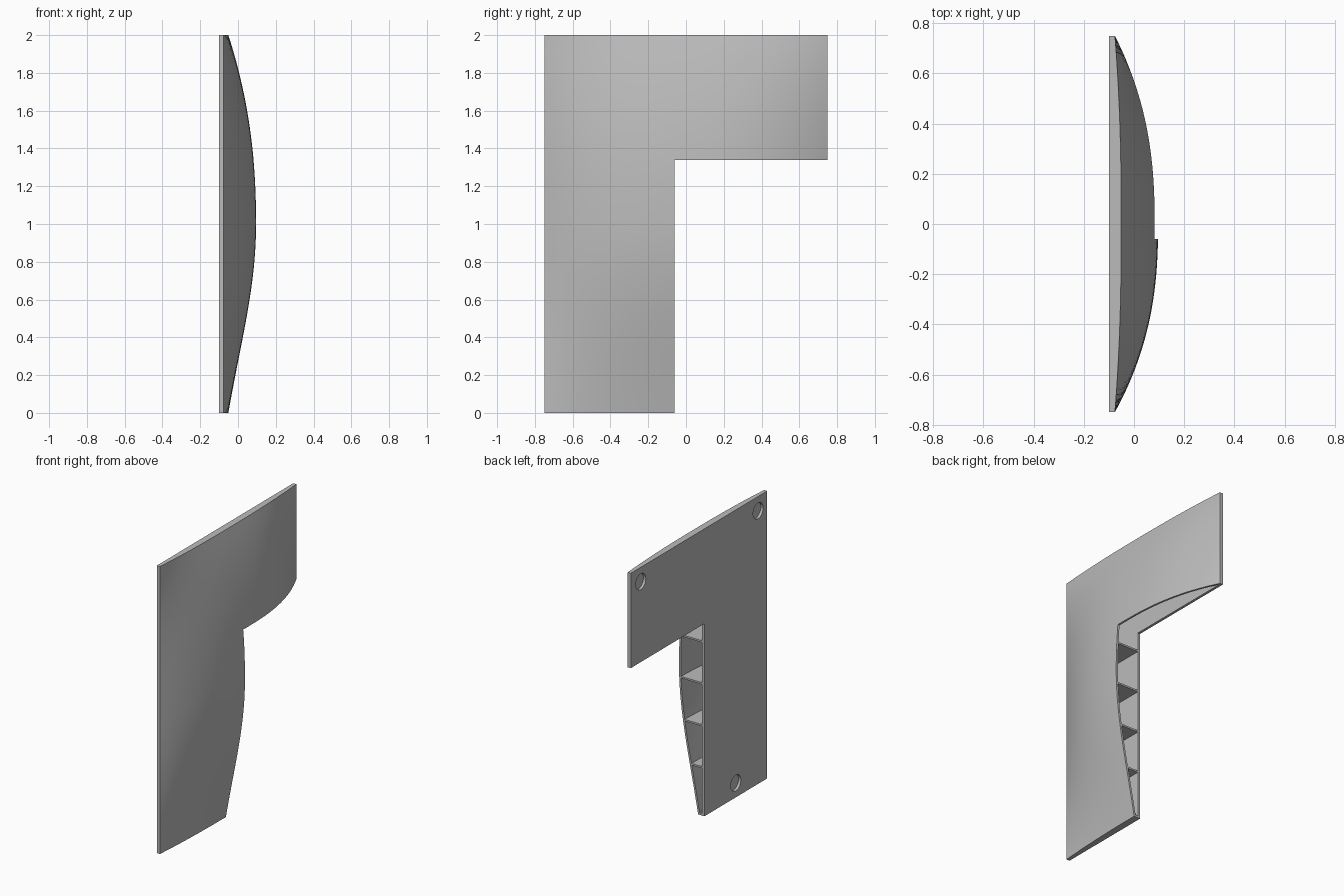
import bpy, bmesh, math

cube = bpy.data.objects.get("Cube")
if cube:
    bpy.data.objects.remove(cube, do_unlink=True)

BACK, EDGE = -0.1, -0.076          # back plane and thin rim of the dome
HALF, TOP = 0.75, 2.0              # panel extents
NOTCH_Y, NOTCH_Z = -0.06, 1.34     # inner corner of the L
PLATE = 0.018                      # plate thickness
SKIN = 0.014                       # skin thickness

grey = bpy.data.materials.new("plain grey")
grey.use_nodes = True
grey.diffuse_color = (0.5, 0.5, 0.5, 1)
grey.node_tree.nodes["Principled BSDF"].inputs["Base Color"].default_value = (0.5, 0.5, 0.5, 1)


def dome(y, z):
    """Outer x of the bulged skin."""
    across = 1 - abs(y / HALF) ** 2.4
    u = z - 1
    if u > 0:
        rise = 1 - u ** 2.2
    else:
        rise = 0.6 * (1 - u * u) + 0.2 * (1 + math.cos(math.pi * u))
    return EDGE + across * (0.025 + 0.147 * rise)


def span(a, b, n):
    return [a + (b - a) * i / n for i in range(n + 1)]


def inside(y, z):
    return y < NOTCH_Y or z > NOTCH_Z


def slab(name, ys, zs, low, high):
    """Closed solid over the L-shaped part of a y-z grid, between two x functions."""
    bm = bmesh.new()
    cache = {}

    def vert(i, j, side):
        key = (i, j, side)
        if key not in cache:
            x = (low, high)[side](ys[i], zs[j])
            cache[key] = bm.verts.new((x, ys[i], zs[j]))
        return cache[key]

    cells = {(i, j) for i in range(len(ys) - 1) for j in range(len(zs) - 1)
             if inside((ys[i] + ys[i + 1]) / 2, (zs[j] + zs[j + 1]) / 2)}
    for i, j in cells:
        ring = [(i, j), (i + 1, j), (i + 1, j + 1), (i, j + 1)]
        bm.faces.new([vert(*c, 1) for c in ring])
        bm.faces.new([vert(*c, 0) for c in reversed(ring)])
        # Rim faces wherever there is no neighbouring cell
        for k, step in enumerate([(0, -1), (1, 0), (0, 1), (-1, 0)]):
            if (i + step[0], j + step[1]) not in cells:
                a, b = ring[k], ring[(k + 1) % 4]
                bm.faces.new([vert(*a, 0), vert(*b, 0), vert(*b, 1), vert(*a, 1)])
    bmesh.ops.recalc_face_normals(bm, faces=bm.faces)
    mesh = bpy.data.meshes.new(name)
    bm.to_mesh(mesh)
    bm.free()
    mesh.materials.append(grey)
    ob = bpy.data.objects.new(name, mesh)
    bpy.context.collection.objects.link(ob)
    return ob


def activate(ob):
    bpy.ops.object.select_all(action='DESELECT')
    ob.select_set(True)
    bpy.context.view_layer.objects.active = ob


def cylinder(name, y, z, radius, x, depth):
    bpy.ops.mesh.primitive_cylinder_add(vertices=40, radius=radius, depth=depth,
                                        location=(x, y, z), rotation=(0, math.pi / 2, 0))
    ob = bpy.context.object
    ob.name = name
    ob.data.materials.append(grey)
    return ob


ys = span(-HALF, NOTCH_Y, 24) + span(NOTCH_Y, HALF, 28)[1:]
zs = span(0, NOTCH_Z, 36) + span(NOTCH_Z, TOP, 20)[1:]

# Domed skin
skin = slab("domed_skin", ys, zs,
            lambda y, z: max(dome(y, z) - SKIN, BACK + 0.01), dome)
activate(skin)
bpy.ops.object.shade_smooth_by_angle(angle=math.radians(30))

# Flat back plate
plate = slab("back_plate", [-HALF, NOTCH_Y, HALF], [0, NOTCH_Z, TOP],
             lambda y, z: BACK, lambda y, z: BACK + PLATE)

# Round mounting recesses, each with a thin floor
for n, (y, z) in enumerate([(-0.65, 1.9), (0.64, 1.9), (-0.405, 0.1)], 1):
    cutter = cylinder("recess_cutter", y, z, 0.055, BACK, 0.1)
    cutter.hide_render = True
    cut = plate.modifiers.new("recess", 'BOOLEAN')
    cut.operation = 'DIFFERENCE'
    cut.solver = 'EXACT'
    cut.object = cutter
    activate(plate)
    bpy.ops.object.modifier_apply(modifier=cut.name)
    bpy.data.objects.remove(cutter, do_unlink=True)
    cylinder(f"recess_floor_{n}", y, z, 0.06, BACK + PLATE + 0.002, 0.004)


# Horizontal ribs and the closing walls at the top and bottom
def rib(name, z0, z1):
    slab(name, ys, [z0, z1], lambda y, z: BACK + 0.01,
         lambda y, z: dome(y, z) - 0.004)


for n in range(6):
    z = 0.335 + 0.292 * n
    rib(f"rib_{n + 1}", z - 0.006, z + 0.006)
rib("bottom_wall", 0, 0.014)
rib("top_wall", TOP - 0.014, TOP)
